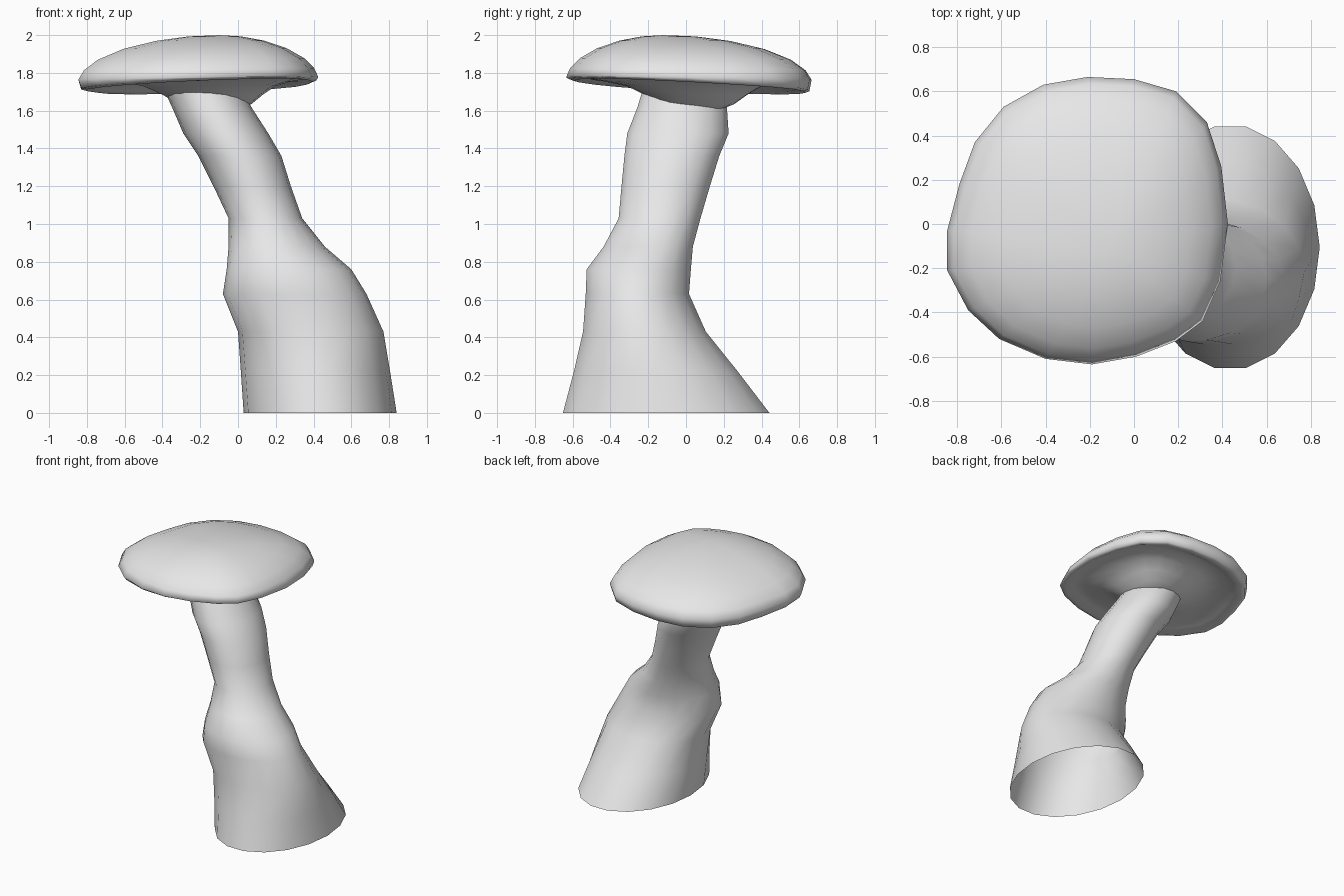
import bpy
import bmesh
from math import cos, sin, tau

if "Cube" in bpy.data.objects:
    bpy.data.objects.remove(bpy.data.objects["Cube"], do_unlink=True)

GREY = (0.8, 0.8, 0.8, 1)
grey = bpy.data.materials.new("plain grey")
grey.use_nodes = True
grey.diffuse_color = GREY
grey.node_tree.nodes["Principled BSDF"].inputs["Base Color"].default_value = GREY


def skin(name, rings, first_pole=None, last_pole=None):
    """Bridge closed rings into a smooth surface, with optional end points."""
    bm = bmesh.new()
    loops = [[bm.verts.new(p) for p in ring] for ring in rings]
    n = len(loops[0])
    for a, b in zip(loops, loops[1:]):
        for i in range(n):
            j = (i + 1) % n
            bm.faces.new((a[i], a[j], b[j], b[i]))
    for pole, loop in ((first_pole, loops[0]), (last_pole, loops[-1])):
        if pole:
            tip = bm.verts.new(pole)
            for i in range(n):
                bm.faces.new((tip, loop[i], loop[(i + 1) % n]))
    bmesh.ops.recalc_face_normals(bm, faces=bm.faces)
    mesh = bpy.data.meshes.new(name)
    bm.to_mesh(mesh)
    bm.free()
    mesh.materials.append(grey)
    mesh.shade_smooth()
    obj = bpy.data.objects.new(name, mesh)
    bpy.context.collection.objects.link(obj)
    return obj


# Stem: leaning oval tube, open at the foot (z, x range, y range)
stem_sections = [
    (0, .03, .84, -.66, .45),
    (.22, .015, .805, -.60, .28),
    (.43, 0, .77, -.55, .11),
    (.63, -.08, .68, -.535, .02),
    (.76, -.06, .60, -.53, .03),
    (.88, -.05, .46, -.44, .04),
    (1.03, -.05, .34, -.36, .08),
    (1.2, -.13, .28, -.345, .13),
    (1.36, -.21, .23, -.33, .18),
    (1.48, -.29, .16, -.315, .23),
    (1.62, -.35, .07, -.26, .22),
    (1.75, -.41, 0, -.22, .19),
]
SIDES = 18
skin("stem", [
    [((x0 + x1) / 2 + (x1 - x0) / 2 * cos(tau * i / SIDES),
      (y0 + y1) / 2 + (y1 - y0) / 2 * sin(tau * i / SIDES), z)
     for i in range(SIDES)]
    for z, x0, x1, y0, y1 in stem_sections])

# Cap: slightly squared outline, drawn in towards a top and a bottom point
outline = [(-.845, -.03), (-.845, -.21), (-.75, -.39), (-.61, -.52),
           (-.4, -.61), (-.19, -.635), (.01, -.6), (.19, -.53),
           (.31, -.44), (.39, -.26), (.425, 0), (.395, .26),
           (.33, .46), (.19, .6), (0, .655), (-.21, .665),
           (-.41, .63), (-.59, .53), (-.72, .37), (-.79, .18)]
crown = (-.1, -.12, 2.0)
root = (-.08, .08, 1.59)


def rim_z(x, y):
    return 1.77 + .012 * (x + .2) - .01 * y


def lip_z(x, y):
    return 1.728 + .04 * (x + .2) - .05 * y


def cap_ring(pole, t, height):
    return [(pole[0] + t * (x - pole[0]), pole[1] + t * (y - pole[1]),
             height(x, y)) for x, y in outline]


# Domed top: (scale, share of the rise from rim to crown)
dome = [(.22, .97), (.45, .87), (.68, .69), (.86, .45), (.96, .21), (1, 0)]
rings = [cap_ring(crown, t, lambda x, y, h=h: rim_z(x, y) + h * (2 - rim_z(x, y)))
         for t, h in dome]
# Rolled lip
rings += [cap_ring(root, t, lambda x, y, d=d: lip_z(x, y) + d)
          for t, d in [(.98, .008), (.94, 0), (.86, .015)]]
# Hollow underside and the collar running down into the stem
rings += [cap_ring(root, t, lambda x, y, z=z: z)
          for t, z in [(.72, 1.755), (.55, 1.73), (.42, 1.685), (.3, 1.635), (.15, 1.6)]]
skin("cap", rings, crown, root)
